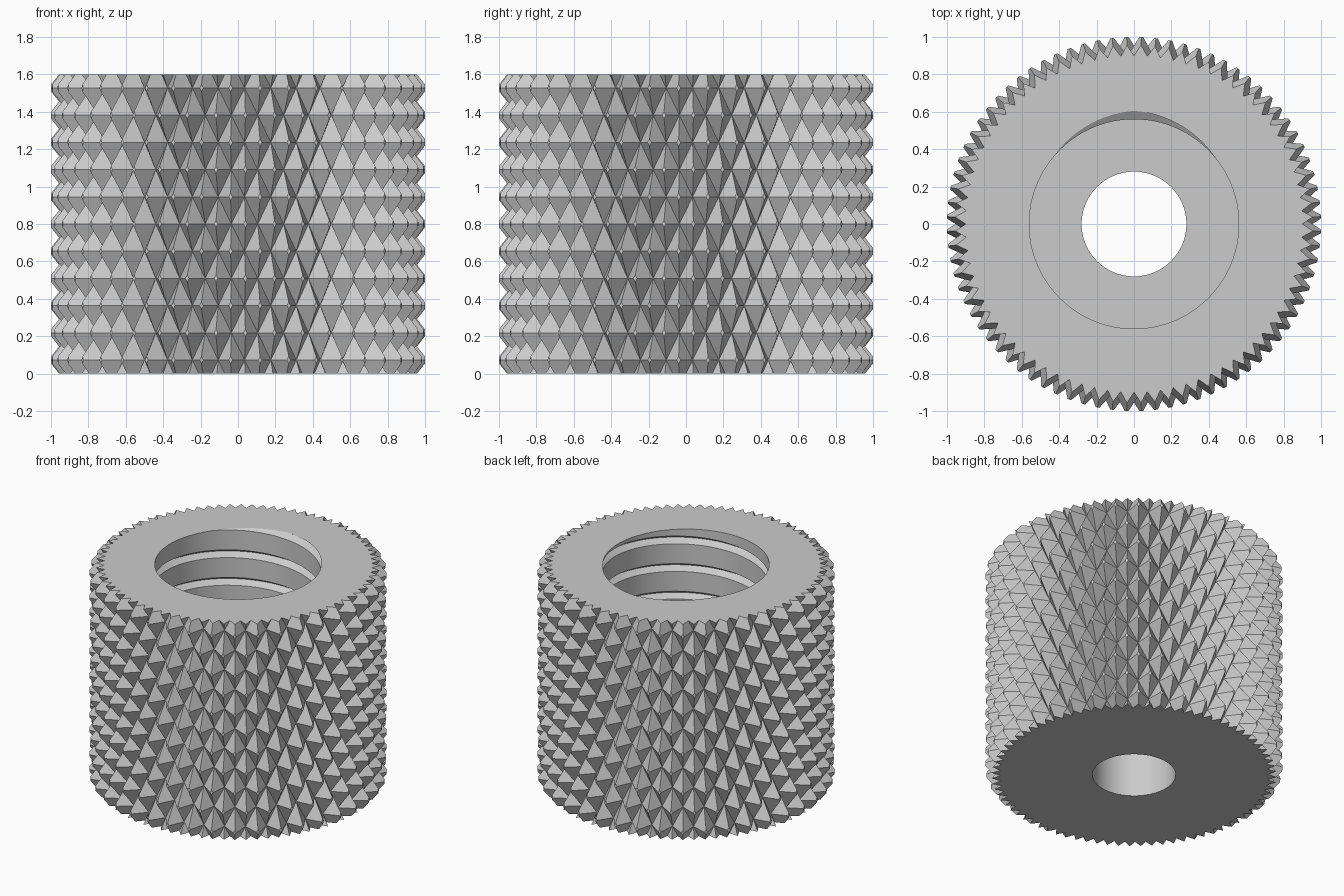
import bpy, bmesh
from math import sin, cos, radians, pi
from mathutils import Vector

if "Cube" in bpy.data.objects:
    bpy.data.objects.remove(bpy.data.objects["Cube"])

HEIGHT, FLOOR = 1.6, 0.41
TEETH, ROWS = 40, 11
R_TIP, R_APEX, R_VALLEY = 1.0, 1.015, 0.90
R_BORE, R_GROOVE, R_HOLE = 0.56, 0.605, 0.28
PITCH, GROOVE, SEG = 0.205, 0.058, 96

steel = bpy.data.materials.new("plain_steel_grey")
steel.use_nodes = True
steel.diffuse_color = (0.6, 0.6, 0.6, 1)
steel.node_tree.nodes["Principled BSDF"].inputs["Base Color"].default_value = (0.6, 0.6, 0.6, 1)

bm = bmesh.new()


def polar(r, angle, z):
    return Vector((r * cos(angle), r * sin(angle), z))


def ring_verts(points):
    return [bm.verts.new(p) for p in points]


def trim(z, direction):
    """Cut away everything beyond a level plane."""
    bmesh.ops.bisect_plane(bm, geom=bm.verts[:] + bm.edges[:] + bm.faces[:], dist=1e-5,
                           plane_co=(0, 0, z), plane_no=(0, 0, direction), clear_outer=True)


def cap(z, direction):
    """Fill the ring between the open loops lying at one level."""
    edges = [e for e in bm.edges if e.is_boundary and all(abs(v.co.z - z) < 1e-4 for v in e.verts)]
    bmesh.ops.triangle_fill(bm, edges=edges, use_beauty=True, normal=(0, 0, direction))


# Threaded bore: a V groove swept along a helix, with plain wall between turns
first = -int(SEG * ((HEIGHT - FLOOR) / PITCH + 2))
strip = []
for s in range(first, 2 * SEG):
    angle = pi / 2 + 2 * pi * s / SEG
    z = HEIGHT + PITCH * s / SEG
    strip.append(ring_verts([polar(R_BORE, angle, z - GROOVE / 2),
                             polar(R_GROOVE, angle, z),
                             polar(R_BORE, angle, z + GROOVE / 2)]))
for i in range(len(strip) - 1):
    a, b = strip[i], strip[i + 1]
    bm.faces.new((a[0], b[0], b[1], a[1]))
    bm.faces.new((a[1], b[1], b[2], a[2]))
    if i + SEG + 1 < len(strip):
        c, d = strip[i + SEG], strip[i + SEG + 1]
        bm.faces.new((a[2], b[2], d[0], c[0]))
trim(HEIGHT, 1)
trim(FLOOR, -1)

# Knurled grip: staggered diamond pyramids with small flat tips
step = 2 * pi / TEETH
dz = HEIGHT / ROWS
tip = (R_APEX - R_TIP) / (R_APEX - R_VALLEY)
for row in range(-1, ROWS + 1):
    z = (row + 0.5) * dz
    shift = step / 4 * (1 if row % 2 else -1)
    for i in range(TEETH):
        angle = -pi / 2 + shift + i * step
        corners = [(step / 2, 0), (0, dz), (-step / 2, 0), (0, -dz)]
        base = ring_verts([polar(R_VALLEY, angle + u, z + v) for u, v in corners])
        top = ring_verts([polar(R_TIP, angle + u * tip, z + v * tip) for u, v in corners])
        bm.faces.new(top)
        for k in range(4):
            n = (k + 1) % 4
            bm.faces.new((base[k], base[n], top[n], top[k]))
bmesh.ops.remove_doubles(bm, verts=bm.verts[:], dist=1e-5)
trim(HEIGHT, 1)
trim(0, -1)

# Plain through hole below the thread
low, high = (ring_verts([polar(R_HOLE, 2 * pi * i / SEG, z) for i in range(SEG)])
             for z in (0, FLOOR))
for i in range(SEG):
    n = (i + 1) % SEG
    bm.faces.new((low[i], low[n], high[n], high[i]))

# Top rim, inner floor and underside
cap(HEIGHT, 1)
cap(FLOOR, 1)
cap(0, -1)
bmesh.ops.recalc_face_normals(bm, faces=bm.faces[:])

mesh = bpy.data.meshes.new("knurled_thumb_nut")
bm.to_mesh(mesh)
bm.free()
mesh.materials.append(steel)
nut = bpy.data.objects.new("knurled_thumb_nut", mesh)
bpy.context.collection.objects.link(nut)
bpy.ops.object.select_all(action='DESELECT')
nut.select_set(True)
bpy.context.view_layer.objects.active = nut
bpy.ops.object.shade_smooth_by_angle(angle=radians(15))
